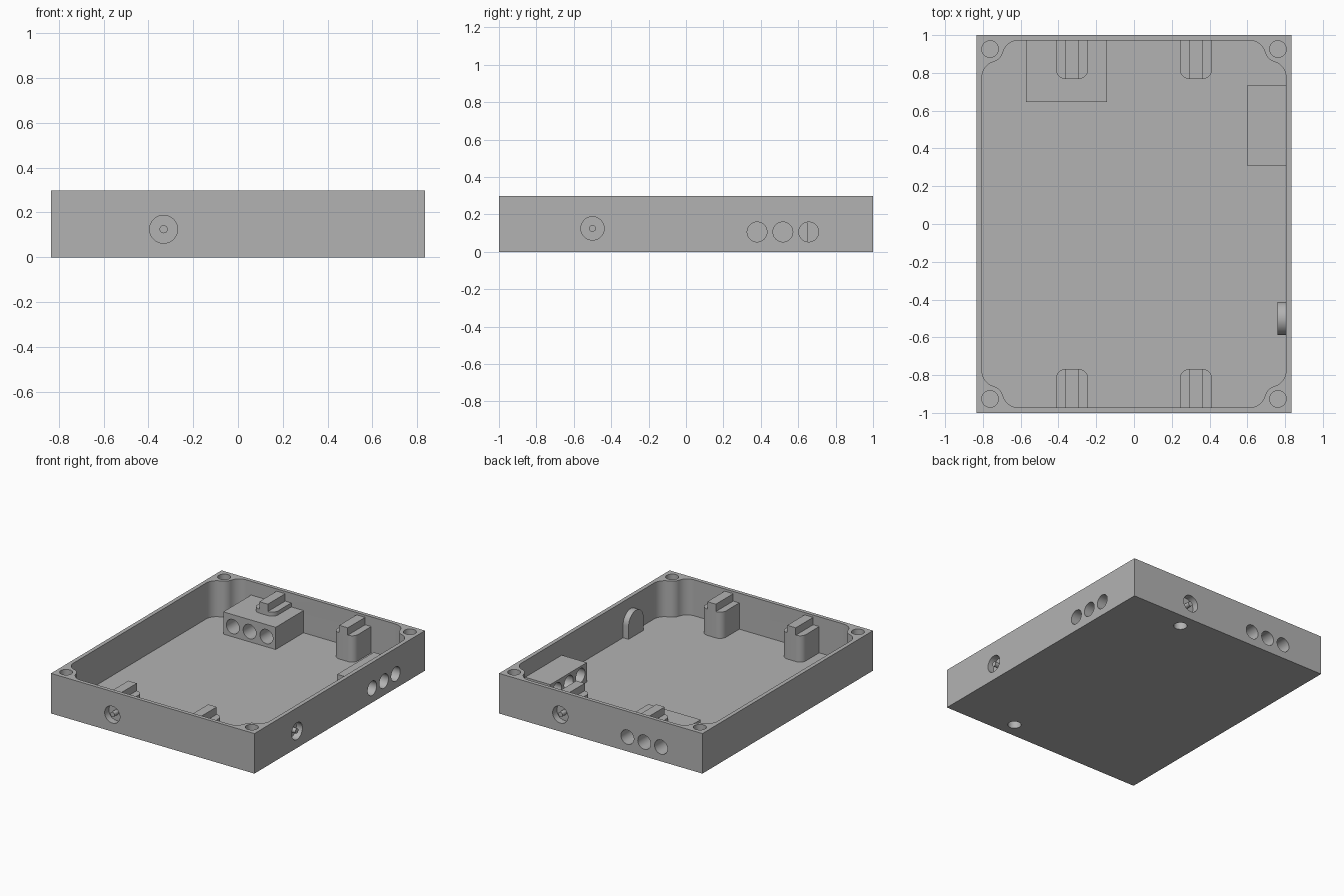
import bpy, bmesh
from math import sin, cos, pi, sqrt, atan2

if "Cube" in bpy.data.objects:
    bpy.data.objects.remove(bpy.data.objects["Cube"])

grey = bpy.data.materials.new("plain grey")
grey.use_nodes = True
grey.diffuse_color = (0.45, 0.45, 0.45, 1)
grey.node_tree.nodes["Principled BSDF"].inputs["Base Color"].default_value = (0.45, 0.45, 0.45, 1)


def prism(name, points, start, end, axis="Z"):
    """Extrude a flat outline along one axis."""
    place = {"X": lambda u, v, w: (w, u, v),
             "Y": lambda u, v, w: (u, w, v),
             "Z": lambda u, v, w: (u, v, w)}[axis]
    bm = bmesh.new()
    face = bm.faces.new([bm.verts.new(place(u, v, start)) for u, v in points])
    moved = bmesh.ops.extrude_face_region(bm, geom=[face])["geom"]
    bmesh.ops.translate(bm, vec=place(0, 0, end - start),
                        verts=[g for g in moved if isinstance(g, bmesh.types.BMVert)])
    bmesh.ops.recalc_face_normals(bm, faces=bm.faces)
    mesh = bpy.data.meshes.new(name)
    bm.to_mesh(mesh)
    bm.free()
    mesh.materials.append(grey)
    obj = bpy.data.objects.new(name, mesh)
    bpy.context.collection.objects.link(obj)
    return obj


def arc(u, v, r, a0, a1, n=10):
    return [(u + r * cos(a0 + (a1 - a0) * i / n), v + r * sin(a0 + (a1 - a0) * i / n))
            for i in range(n + 1)]


def circle(u, v, r, n=40):
    return arc(u, v, r, 0, 2 * pi, n)[:-1]


def rect(u0, u1, v0, v1):
    return [(u0, v0), (u1, v0), (u1, v1), (u0, v1)]


def cut(obj, cutter):
    mod = obj.modifiers.new("cut", "BOOLEAN")
    mod.operation, mod.solver, mod.object = "DIFFERENCE", "EXACT", cutter
    bpy.context.view_layer.objects.active = obj
    bpy.ops.object.modifier_apply(modifier=mod.name)


W, D, H, FLOOR = 0.835, 1.0, 0.297, 0.03
IN_X, IN_Y = 0.805, 0.972
POST_X, POST_Y, POST_R, FILLET = 0.762, 0.926, 0.07, 0.085
PORT_Z, HOLE_Z = 0.125, 0.106


def corner():
    """Inner outline round one screw post, from side wall to end wall."""
    reach = POST_R + FILLET
    ax = IN_X - FILLET
    ay = POST_Y - sqrt(reach ** 2 - (POST_X - ax) ** 2)
    by = IN_Y - FILLET
    bx = POST_X - sqrt(reach ** 2 - (POST_Y - by) ** 2)
    ta = atan2(POST_Y - ay, POST_X - ax)
    tb = atan2(POST_Y - by, POST_X - bx)
    post = arc(POST_X, POST_Y, POST_R, ta + pi, tb + pi)
    return arc(ax, ay, FILLET, 0, ta) + post[1:-1] + arc(bx, by, FILLET, tb, pi / 2)


# Tray shell with post-shaped corners
tray = prism("tray", rect(-W, W, -D, D), 0, H)
c = corner()
outline = (c + [(-x, y) for x, y in reversed(c)]
           + [(-x, -y) for x, y in c] + [(x, -y) for x, y in reversed(c)])
cutters = [prism("cavity", outline, FLOOR, H + 0.1)]
cut(tray, cutters[0])

# Blocks behind the triple holes
parts = [tray,
         prism("back_block", rect(-0.573, -0.143, 0.646, 0.985), 0.02, 0.195),
         prism("right_block", rect(0.6, 0.815, 0.306, 0.735), 0.02, 0.175)]

# Four standoffs, each with a rib on top
for sx in (-1, 1):
    for sy in (-1, 1):
        x, half, tip, r = sx * 0.328, 0.085, 0.768, 0.05
        shape = ([(x - half, 0.985)] + arc(x - half + r, tip + r, r, pi, 1.5 * pi)
                 + arc(x + half - r, tip + r, r, 1.5 * pi, 2 * pi) + [(x + half, 0.985)])
        name = ("back" if sy > 0 else "front") + ("_right" if sx > 0 else "_left")
        parts.append(prism(name + "_standoff", [(u, v * sy) for u, v in shape], 0.02, 0.225))
        parts.append(prism(name + "_rib", rect(x - 0.035, x + 0.035, sy * tip, sy * 0.985),
                           0.215, 0.28))

# Arched boss behind the side port
arch = [(-0.588, 0.02)] + arc(-0.5, PORT_Z, 0.088, pi, 0, 24) + [(-0.412, 0.02)]
parts.append(prism("side_boss", arch, 0.76, 0.815, "X"))

# Triple through holes
for i in (-1, 0, 1):
    cutters.append(prism("back_hole", circle(-0.357 + i * 0.138, HOLE_Z, 0.053), 0.6, 1.1, "Y"))
    cutters.append(prism("side_hole", circle(0.518 + i * 0.138, HOLE_Z, 0.053), 0.55, 0.95, "X"))

# Round port recesses, each with a centre pin
pins = []
for axis, u, face, s in (("Y", -0.332, D, -1), ("Y", 0.332, D, 1), ("X", -0.5, W, 1)):
    inner = face - 0.05
    cutters.append(prism("port", circle(u, PORT_Z, 0.0625), s * inner, s * (face + 0.1), axis))
    pins.append(prism("port_pin", circle(u, PORT_Z, 0.018, 24),
                      s * (inner - 0.005), s * (face - 0.002), axis))

# Screw holes in the corner posts and sockets in the underside
for sx in (-1, 1):
    for sy in (-1, 1):
        cutters.append(prism("screw", circle(sx * POST_X, sy * POST_Y, 0.044), 0.1, H + 0.1))
for sy in (-1, 1):
    cutters.append(prism("socket", circle(0.328, sy * 0.885, 0.046), -0.1, 0.1))


def bounds(obj):
    cols = list(zip(*[v.co for v in obj.data.vertices]))
    return [(min(k), max(k)) for k in cols]


# Cut every part that a cutter reaches
for cutter in cutters[1:]:
    cb = bounds(cutter)
    for part in parts:
        if all(a[0] < b[1] and b[0] < a[1] for a, b in zip(bounds(part), cb)):
            cut(part, cutter)
for cutter in cutters:
    bpy.data.objects.remove(cutter)

# Smooth round surfaces, keep hard edges
bpy.ops.object.select_all(action="DESELECT")
for obj in parts + pins:
    obj.select_set(True)
bpy.context.view_layer.objects.active = tray
bpy.ops.object.shade_smooth_by_angle(angle=0.6)
